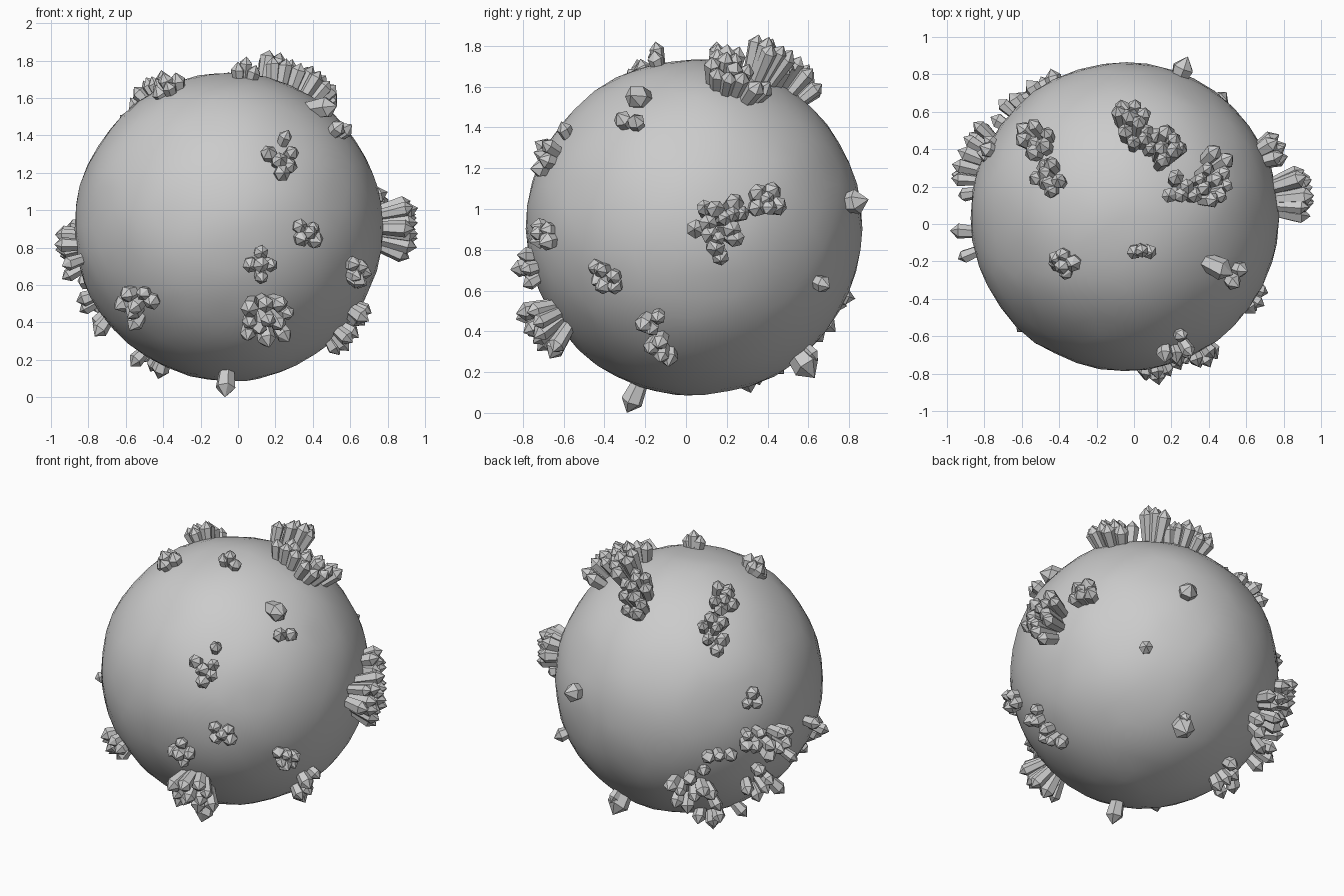
import bpy, bmesh, math, random
from mathutils import Vector as V, noise

if "Cube" in bpy.data.objects:
    bpy.data.objects.remove(bpy.data.objects["Cube"])

random.seed(4)
C, R = V((-0.05, 0.04, 0.91)), 0.825

# Body: slightly lumpy, irregularly faceted ball
bpy.ops.mesh.primitive_ico_sphere_add(subdivisions=4, radius=R, location=C)
body = bpy.context.object
body.name = "rock_body"
for v in body.data.vertices:
    n = v.co.normalized()
    j = V([random.uniform(-1, 1) for _ in range(3)]) * 0.012
    v.co = (v.co + j).normalized() * (R + 0.008 * noise.noise(n * 3) + random.uniform(-.002, .002))
bpy.ops.object.shade_smooth()

# Viewing frames (right, up) used to place crystal tips on the ball
X, Y, Z = V((1, 0, 0)), V((0, 1, 0)), V((0, 0, 1))
FRONT, SIDE, TOP = (X, Z, C), (Y, Z, C), (X, Y, C)
BACK_LEFT = (V((-.82, -.57, 0)), V((.241, -.347, .906)), V())
BACK_LOW = (V((-.77, .63, 0)), V((.265, .32, .91)), V())


def lift(frame, u, v, r):
    """Offset from the ball centre of a point seen at (u, v), r away from the centre."""
    a, b, o = frame
    u, v = u - o.dot(a), v - o.dot(b)
    d = math.sqrt(max(0.0, r * r - u * u - v * v))
    return (a * u + b * v + a.cross(b) * d).normalized() * r


def crystal(bm, base, tip, r):
    """Hexagonal shaft that flares to a shoulder, then a pointed cap."""
    ax = (tip - base).normalized()
    side = ax.orthogonal().normalized()
    other = ax.cross(side)
    length = (tip - base).length
    turn = random.uniform(0, 1)
    rings = []
    for h, rad in ((0, r * 0.72), (length - r * 1.0, r)):
        ring = []
        for i in range(6):
            t = turn + i * math.pi / 3
            lift_h = h + (random.uniform(-.12, .12) * r if h else 0)
            ring.append(bm.verts.new(base + ax * lift_h + (side * math.cos(t) + other * math.sin(t)) * rad))
        rings.append(ring)
    apex = bm.verts.new(tip + side * random.uniform(-.15, .15) * r)
    for i in range(6):
        k = (i + 1) % 6
        bm.faces.new((rings[0][i], rings[0][k], rings[1][k], rings[1][i]))
        bm.faces.new((rings[1][i], rings[1][k], apex))
    bm.faces.new(rings[0][::-1])


def finish(name, bm):
    me = bpy.data.meshes.new(name)
    bm.to_mesh(me)
    bm.free()
    bpy.context.collection.objects.link(bpy.data.objects.new(name, me))


def cluster(name, frame, reach, pts, size=0.043, splay=0.3):
    """Crystals fanning out from a common root; the middle ones are longest."""
    dirs = [lift(frame, u, v, reach).normalized() for u, v in pts]
    mid = sum(dirs, V()).normalized()
    far = max((d - mid).length for d in dirs) + 1e-6
    bm = bmesh.new()
    for d in dirs:
        fall = (d - mid).length / far if len(dirs) > 2 else 0
        tip = C + d * (reach - 0.03 * fall + random.uniform(-.015, .015))
        base = C + d.lerp(mid, splay).normalized() * (R - 0.03)
        crystal(bm, base, tip, size * random.uniform(0.85, 1.12))
    finish(name, bm)


# Front clusters
cluster("crystals_front_upper", FRONT, .93, [(.28, 1.45), (.17, 1.34), (.24, 1.29), (.31, 1.26), (.26, 1.21), (.31, 1.33)])
cluster("crystals_front_middle", FRONT, .93, [(.36, .92), (.45, .90), (.37, .84), (.46, .83), (.41, .88)])
cluster("crystals_front_centre", FRONT, .94, [(.14, .77), (.07, .69), (.20, .69), (.14, .61), (.13, .70)])
cluster("crystals_front_lower", FRONT, 1.01, [(.16, .48), (.06, .45), (.26, .47), (.06, .36), (.17, .39), (.28, .28),
        (.17, .25), (.05, .29), (.30, .42), (.24, .36), (.12, .33)], .045, .45)
cluster("crystals_front_left", FRONT, .94, [(-.64, .53), (-.54, .53), (-.67, .47), (-.58, .46), (-.49, .475),
        (-.59, .34), (-.60, .42)])

# Right side clusters
cluster("crystals_right_front", SIDE, .93, [(-.50, .70), (-.45, .69), (-.38, .65), (-.44, .60), (-.38, .59), (-.47, .63)])
cluster("crystals_right_low", SIDE, .95, [(-.15, .43), (-.23, .40), (-.19, .37)])
cluster("crystals_right_bottom", SIDE, .95, [(-.14, .31), (-.13, .24), (-.09, .20), (-.19, .28)])
cluster("crystals_right_main", SIDE, 1.03, [(.09, 1.02), (.15, 1.01), (.26, 1.05), (.30, .99), (.04, .90), (.11, .93), (.16, .85),
        (.24, .90), (.26, .85), (.15, .80), (.18, .74), (.12, .87), (.20, .96), (.24, .98)])
cluster("crystals_right_back", SIDE, .96, [(.38, 1.10), (.46, 1.11), (.37, 1.01), (.43, 1.01), (.49, 1.02), (.42, 1.06)])
cluster("crystals_right_upper", SIDE, .92, [(-.34, 1.475), (-.26, 1.465)])

# Top clusters
cluster("crystals_top_back", TOP, .98, [(-.07, .69), (.01, .69), (-.09, .64), (-.02, .61), (.06, .62), (-.05, .53), (.03, .56),
        (.08, .53), (0, .46), (.07, .48), (.14, .51), (.11, .43)], splay=.2)
cluster("crystals_top_back_right", TOP, 1.04, [(.16, .43), (.19, .53), (.23, .48), (.27, .43), (.23, .41), (.17, .36)])
cluster("crystals_top_right", TOP, .99, [(.48, .43), (.24, .27), (.20, .16), (.30, .21), (.38, .25), (.43, .32), (.47, .25),
        (.52, .29), (.45, .13), (.51, .16), (.54, .22), (.35, .16), (.27, .16), (.40, .20), (.54, .37)], splay=.2)
cluster("crystals_top_left_back", TOP, .95, [(-.64, .55), (-.56, .56), (-.49, .52), (-.64, .48), (-.57, .46), (-.51, .44), (-.58, .40)])
cluster("crystals_top_left", TOP, .95, [(-.53, .35), (-.47, .35), (-.57, .26), (-.50, .23), (-.42, .24), (-.48, .18), (-.51, .29)])
cluster("crystals_top_front_left", TOP, .93, [(-.45, -.20), (-.46, -.24), (-.40, -.24), (-.34, -.23), (-.39, -.29), (-.41, -.18)])
cluster("crystals_top_front", TOP, .93, [(0, -.165), (.10, -.165), (.045, -.15)], .04)

# Left, back and underside clusters
cluster("crystals_left_upper", BACK_LEFT, .92, [(.43, -.09), (.47, -.16), (.39, -.17)])
cluster("crystals_left_main", BACK_LEFT, .97, [(.38, -.37), (.47, -.35), (.44, -.45), (.53, -.43), (.60, -.35), (.66, -.34),
        (.64, -.42), (.53, -.51), (.69, -.52), (.38, -.45), (.60, -.46)], splay=.2)
cluster("crystals_left_back", BACK_LEFT, .93, [(.13, -.52), (.20, -.50), (.29, -.51), (.10, -.63)], .04, .1)
cluster("crystals_back_low", BACK_LEFT, .97, [(-.13, -.70), (-.06, -.73), (.04, -.76), (.01, -.66), (.10, -.73), (.16, -.76),
        (.20, -.85), (-.01, -.85), (-.09, -.82)])
cluster("crystals_left_low", BACK_LEFT, .96, [(.47, -.60), (.38, -.73), (.49, -.70), (.53, -.66), (.61, -.73), (.45, -.77)])
cluster("crystals_left_front", BACK_LEFT, .93, [(.80, -.28), (.85, -.32)])
cluster("crystals_underside", BACK_LOW, .94, [(.58, -.62), (.53, -.71), (.50, -.79), (.59, -.68), (.47, -.75)])

# Single crystals
cluster("crystal_back", BACK_LOW, .92, [(.28, .48)], .055)
cluster("crystal_back_small", BACK_LOW, .92, [(0, .09)], .04)
cluster("crystal_back_bottom", BACK_LOW, .95, [(.25, -.43)], .075)
cluster("crystal_back_bottom_small", BACK_LOW, .92, [(.26, -.36)], .035)
bm = bmesh.new()
crystal(bm, V((-.06, -.22, .16)), V((-.07, -.29, 0)), .055)
finish("crystal_bottom", bm)
bm = bmesh.new()
crystal(bm, V((.34, -.18, 1.53)), V((.53, -.27, 1.56)), .06)
finish("crystal_fallen", bm)
